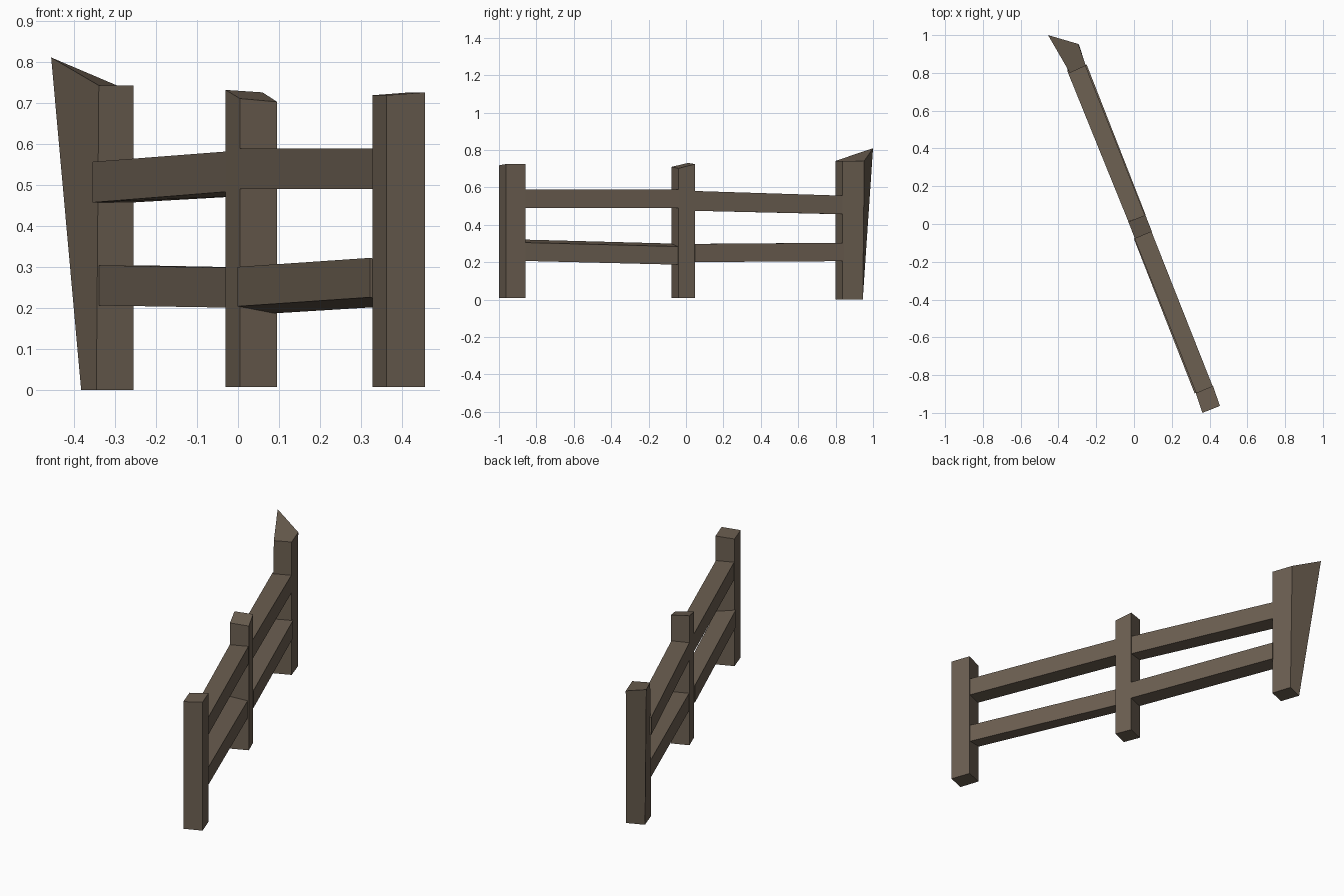
import bpy

wood = bpy.data.materials.new("weathered_brown_wood")
wood.diffuse_color = (0.15, 0.115, 0.083, 1)


def hexahedron(name, bottom, top):
    """Closed flat-shaded block from two counter-clockwise rings of four corners."""
    faces = [(3, 2, 1, 0), (4, 5, 6, 7)]
    faces += [(i, (i + 1) % 4, (i + 1) % 4 + 4, i + 4) for i in range(4)]
    mesh = bpy.data.meshes.new(name)
    mesh.from_pydata(bottom + top, [], faces)
    mesh.materials.append(wood)
    obj = bpy.data.objects.new(name, mesh)
    bpy.context.collection.objects.link(obj)
    return obj


def post(name, corners, base_z, top_z):
    """Straight post with a slightly uneven top."""
    hexahedron(name, [(x, y, base_z) for x, y in corners],
               [(x, y, z) for (x, y), z in zip(corners, top_z)])


def rail(name, corners, low, high):
    """Rail from a plan outline with a low and high z at each corner."""
    hexahedron(name, [(x, y, z) for (x, y), z in zip(corners, low)],
               [(x, y, z) for (x, y), z in zip(corners, high)])


# Posts
post("near_post", [(0.362, -1.0), (0.455, -0.963), (0.418, -0.857), (0.327, -0.895)],
     0.008, [0.718, 0.725, 0.725, 0.718])
post("middle_post", [(0.005, -0.078), (0.095, -0.04), (0.06, 0.048), (-0.03, 0.012)],
     0.008, [0.71, 0.702, 0.725, 0.731])
# Far post with one corner pulled up and outward
hexahedron("far_post",
           [(-0.345, 0.80, 0), (-0.255, 0.838, 0), (-0.29, 0.945, 0), (-0.382, 0.907, 0)],
           [(-0.339, 0.80, 0.742), (-0.255, 0.838, 0.742), (-0.295, 0.953, 0.742),
            (-0.455, 1.0, 0.81)])

# Near rails (corner order: near left, near right, middle right, middle left)
rail("near_upper_rail", [(0.329, -0.894), (0.416, -0.858), (0.093, -0.041), (0.003, -0.076)],
     [0.49] * 4, [0.588] * 4)
rail("near_lower_rail", [(0.321, -0.897), (0.414, -0.858), (0.089, -0.042), (-0.001, -0.077)],
     [0.226, 0.207, 0.187, 0.204], [0.322, 0.305, 0.284, 0.300])

# Far rails (corner order: middle left, middle right, far right, far left)
rail("far_upper_rail", [(-0.03, 0.013), (0.058, 0.046), (-0.257, 0.838), (-0.354, 0.812)],
     [0.483, 0.475, 0.457, 0.457], [0.581, 0.581, 0.556, 0.556])
rail("far_lower_rail", [(-0.028, 0.013), (0.062, 0.047), (-0.251, 0.845), (-0.339, 0.80)],
     [0.201, 0.201, 0.206, 0.206], [0.298, 0.298, 0.304, 0.304])
